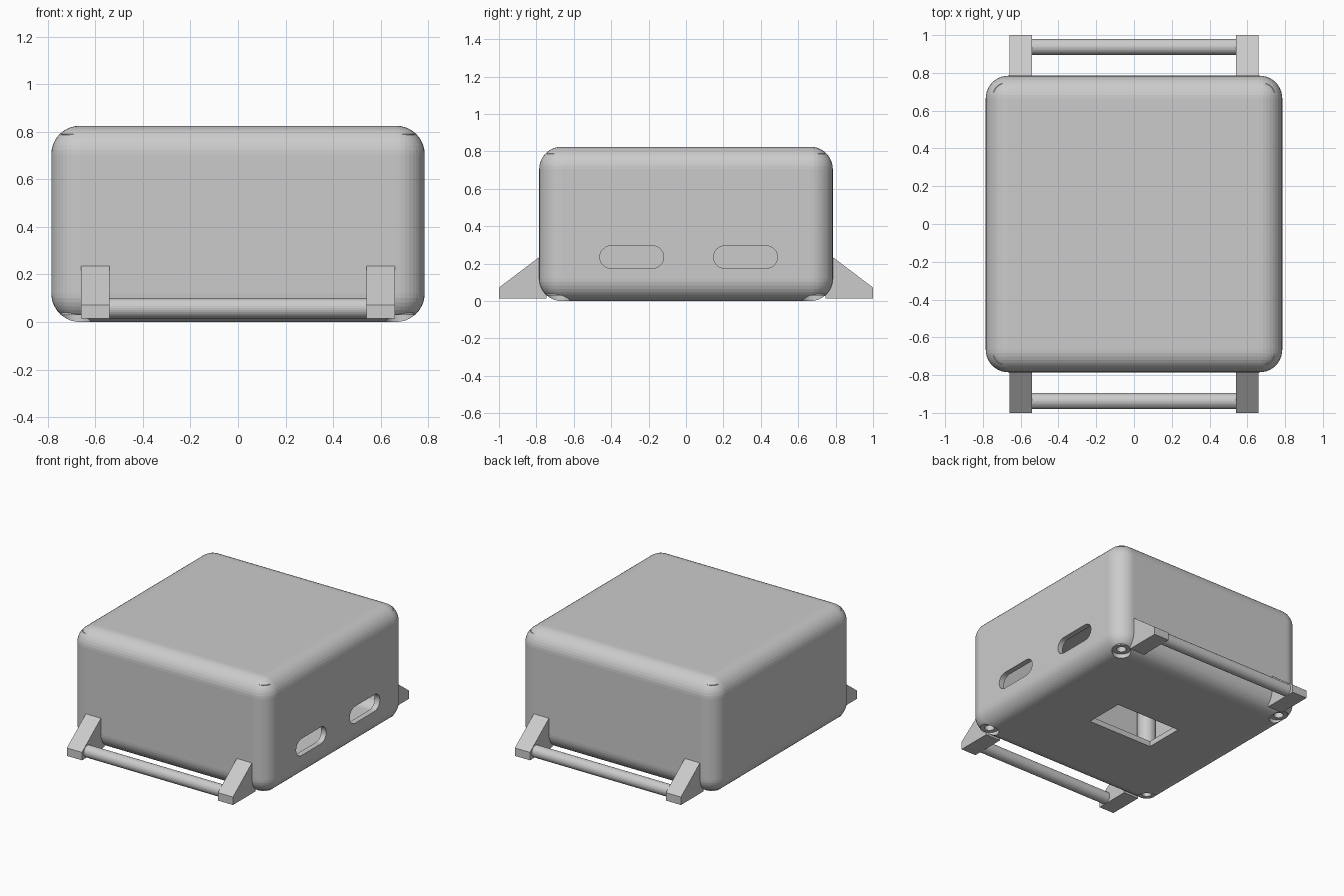
import bpy, bmesh, math
from mathutils import Matrix

if "Cube" in bpy.data.objects:
    bpy.data.objects.remove(bpy.data.objects["Cube"])

grey = bpy.data.materials.new("light_grey")
grey.diffuse_color = (0.6, 0.6, 0.6, 1)
grey.use_nodes = True
grey.node_tree.nodes["Principled BSDF"].inputs["Base Color"].default_value = grey.diffuse_color


def make_object(name, bm):
    bmesh.ops.recalc_face_normals(bm, faces=bm.faces)
    mesh = bpy.data.meshes.new(name)
    bm.to_mesh(mesh)
    bm.free()
    mesh.materials.append(grey)
    ob = bpy.data.objects.new(name, mesh)
    bpy.context.collection.objects.link(ob)
    return ob


def box(name, size, centre, radius=0.0, segments=10):
    bm = bmesh.new()
    bmesh.ops.create_cube(bm, size=1)
    bmesh.ops.scale(bm, vec=size, verts=bm.verts)
    if radius:
        bmesh.ops.bevel(bm, geom=bm.edges[:], offset=radius, segments=segments,
                        profile=0.5, affect='EDGES')
    bmesh.ops.translate(bm, vec=centre, verts=bm.verts)
    return make_object(name, bm)


def cylinder(name, radius, length, centre, along_x=False, sides=32):
    bm = bmesh.new()
    bmesh.ops.create_cone(bm, cap_ends=True, segments=sides, radius1=radius,
                          radius2=radius, depth=length)
    if along_x:
        bmesh.ops.rotate(bm, matrix=Matrix.Rotation(math.pi / 2, 3, 'Y'), verts=bm.verts)
    bmesh.ops.translate(bm, vec=centre, verts=bm.verts)
    return make_object(name, bm)


def prism_x(name, points, x0, x1):
    """Extrude a (y, z) outline from x0 to x1."""
    bm = bmesh.new()
    face = bm.faces.new([bm.verts.new((x0, y, z)) for y, z in points])
    ext = bmesh.ops.extrude_face_region(bm, geom=[face])
    moved = [v for v in ext["geom"] if isinstance(v, bmesh.types.BMVert)]
    bmesh.ops.translate(bm, vec=(x1 - x0, 0, 0), verts=moved)
    return make_object(name, bm)


def cut(target, cutter):
    cutter.hide_render = True
    mod = target.modifiers.new("cut", 'BOOLEAN')
    mod.operation = 'DIFFERENCE'
    mod.solver = 'EXACT'
    mod.object = cutter
    bpy.context.view_layer.objects.active = target
    bpy.ops.object.modifier_apply(modifier=mod.name)
    bpy.data.objects.remove(cutter)


# Hollow rounded housing
HALF, TOP, WALL = 0.785, 0.825, 0.04
housing = box("housing", (2 * HALF, 2 * HALF, TOP), (0, 0, TOP / 2), 0.12)
inner = 2 * (HALF - WALL)
cut(housing, box("cavity", (inner, inner, TOP - 2 * WALL), (0, 0, TOP / 2), 0.08, 6))

# Rectangular opening in the floor
cut(housing, box("floor_opening", (0.52, 0.29, 0.2), (0, 0, 0)))

# Two rounded slots through the right wall
for yc in (-0.29, 0.318):
    outline = []
    for side, start in ((1, -90), (-1, 90)):
        for i in range(13):
            a = math.radians(start + 15 * i)
            outline.append((yc + side * 0.111 + 0.06 * math.cos(a),
                            0.235 + 0.06 * math.sin(a)))
    cut(housing, prism_x("slot", outline, 0.70, 0.85))

# Corner screw posts with recessed lower ends
for sx in (-1, 1):
    for sy in (-1, 1):
        x, y = 0.683 * sx, 0.683 * sy
        cut(housing, cylinder("recess", 0.063, 0.132, (x, y, -0.034)))
        cut(housing, cylinder("hole", 0.033, 0.3, (x, y, 0.0)))
        post = cylinder("screw_post", 0.063, 0.76, (x, y, 0.41))
        cut(post, cylinder("hole", 0.032, 0.72, (x, y, 0.34)))

# Wedge brackets and round rails at front and back
for sy, end in ((-1, "front"), (1, "back")):
    wedge = [(0.745, 0.015), (1.0, 0.015), (1.0, 0.072), (0.785, 0.235), (0.745, 0.235)]
    for sx in (-1, 1):
        prism_x(end + "_bracket", [(sy * y, z) for y, z in wedge], 0.54 * sx, 0.66 * sx)
    cylinder(end + "_rail", 0.0425, 1.12, (0, sy * 0.9375, 0.058), along_x=True)
